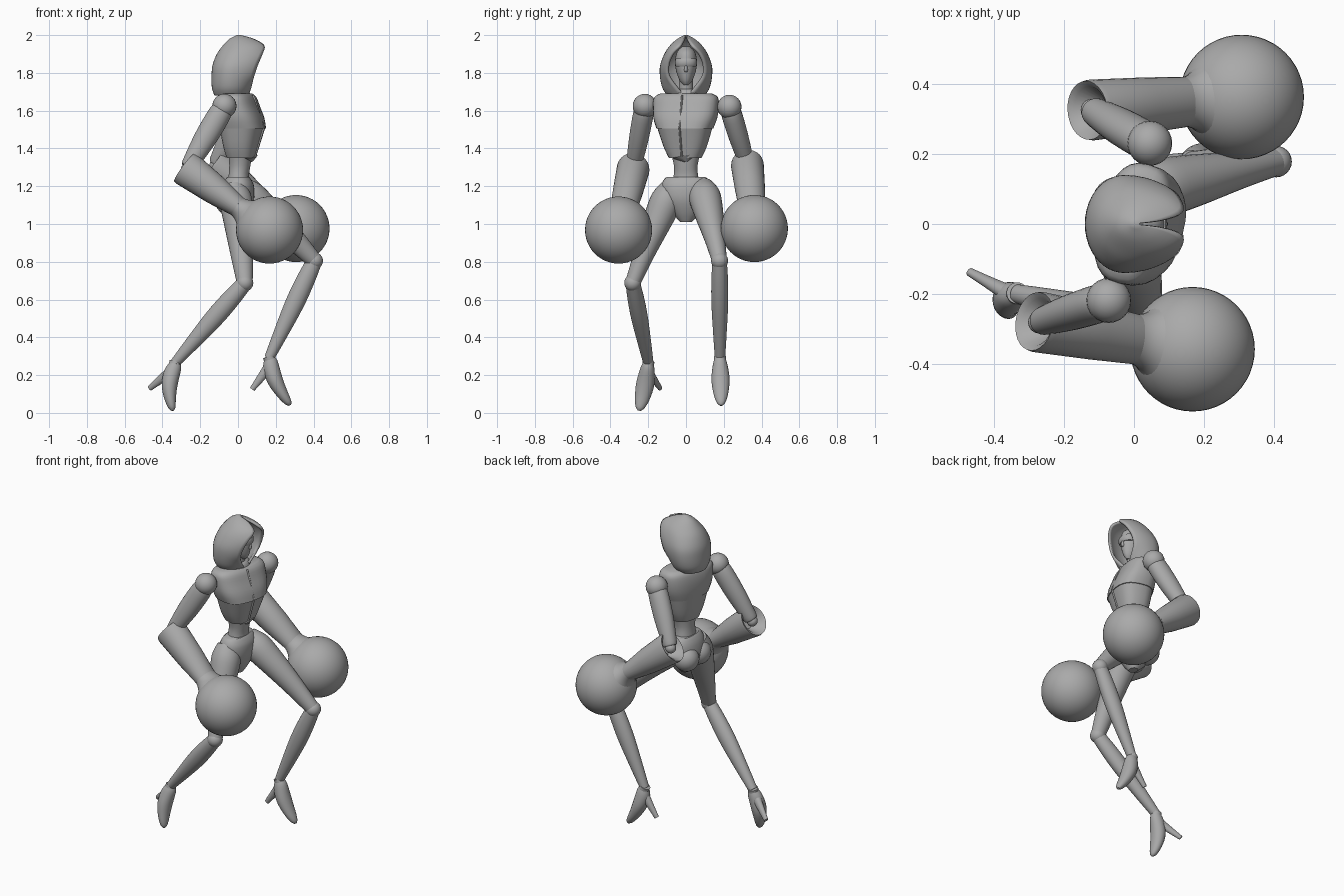
import bpy, bmesh, math
from mathutils import Vector

cube = bpy.data.objects.get("Cube")
if cube:
    bpy.data.objects.remove(cube, do_unlink=True)

grey = bpy.data.materials.new("plain grey")
grey.use_nodes = True
COLOUR = (.4, .4, .4, 1)
grey.diffuse_color = COLOUR
grey.node_tree.nodes["Principled BSDF"].inputs["Base Color"].default_value = COLOUR
SEGMENTS = 28
ANGLES = [math.tau * k / SEGMENTS for k in range(SEGMENTS)]


def finish(name, bm, angle):
    bmesh.ops.recalc_face_normals(bm, faces=bm.faces)
    mesh = bpy.data.meshes.new(name)
    bm.to_mesh(mesh)
    bm.free()
    ob = bpy.data.objects.new(name, mesh)
    bpy.context.collection.objects.link(ob)
    mesh.materials.append(grey)
    bpy.ops.object.select_all(action='DESELECT')
    ob.select_set(True)
    bpy.context.view_layer.objects.active = ob
    bpy.ops.object.shade_smooth_by_angle(angle=math.radians(angle))
    return ob


def smooth_rows(rows, steps):
    """Catmull-Rom interpolation of profile rows."""
    out = []
    for i in range(len(rows) - 1):
        near = [rows[max(i - 1, 0)], rows[i], rows[i + 1], rows[min(i + 2, len(rows) - 1)]]
        for s in range(steps):
            t = s / steps
            out.append([b + t / 2 * (c - a + t * (2*a - 5*b + 4*c - d + t * (3*(b - c) + d - a)))
                        for a, b, c, d in zip(*near)])
    return out + [rows[-1]]


def skin(name, rings, closed=True, angle=40):
    """Join rings of points into a surface; closed rings are capped at both ends."""
    bm = bmesh.new()
    loops = [[bm.verts.new(point) for point in ring] for ring in rings]
    count = len(loops[0])
    for a, b in zip(loops, loops[1:]):
        for i in range(count if closed else count - 1):
            j = (i + 1) % count
            bm.faces.new((a[i], a[j], b[j], b[i]))
    bm.faces.new(loops[-1])
    if closed:
        bm.faces.new(loops[0])
    return finish(name, bm, angle)


def limb(name, start, end, profile, steps=4, bow=(0, 0, 0)):
    """Profile rows: position along, radius across, radius front to back."""
    start, end, bow = Vector(start), Vector(end), Vector(bow)
    axis = (end - start).normalized()
    side = (Vector((0, 1, 0)) - axis * axis.y).normalized()
    other = axis.cross(side)
    rings = []
    for t, across, deep in smooth_rows(profile, steps):
        centre = start.lerp(end, t) + bow * math.sin(math.pi * t)
        rings.append([centre + side * across * math.cos(a) + other * deep * math.sin(a)
                      for a in ANGLES])
    skin(name, rings)


def body(name, rows, yaw=0, steps=3, power=.8):
    """Rows: height, front, back, half width; sections are squared-off ovals."""
    rings = []
    for z, front, back, width in smooth_rows(rows, steps):
        ring = []
        for a in ANGLES:
            c, s = math.cos(a), math.sin(a)
            x = (front + back) / 2 + (front - back) / 2 * math.copysign(abs(c) ** power, c)
            y = width * math.copysign(abs(s) ** power, s)
            ring.append((x * math.cos(yaw) - y * math.sin(yaw),
                         x * math.sin(yaw) + y * math.cos(yaw), z))
        rings.append(ring)
    skin(name, rings)


def ball(name, centre, radius, segments=24):
    bm = bmesh.new()
    bmesh.ops.create_uvsphere(bm, u_segments=segments, v_segments=segments // 2, radius=radius)
    bmesh.ops.translate(bm, verts=bm.verts, vec=centre)
    finish(name, bm, 60)


# Hood: open level sections of height, rim, back, half width, opening half width
hood_rows = [(1.68, .055, -.125, .1, .012), (1.72, .07, -.138, .125, .05),
             (1.78, .085, -.14, .138, .095), (1.84, .105, -.135, .137, .1),
             (1.9, .13, -.112, .115, .078), (1.945, .14, -.08, .085, .035),
             (1.98, .085, -.045, .046, .012), (2, .015, -.005, .008, .002)]
hood_rings = []
for z, rim, back, width, opening in smooth_rows(hood_rows, 4):
    first = math.asin(min(opening / width, .95))
    middle = back + (rim - back) * .48
    ring = []
    for k in range(33):
        a = first + (math.tau - 2 * first) * k / 32
        c = math.cos(a)
        reach = (rim - middle) / math.cos(first) if c > 0 else middle - back
        ring.append((middle + c * reach, width * math.sin(a), z))
    hood_rings.append(ring)
hood = skin("hood", hood_rings, closed=False)
cloth = hood.modifiers.new("cloth thickness", 'SOLIDIFY')
cloth.thickness = .014
cloth.offset = -1

# Head, mask and neck
body("head", [(1.735, .055, 0, .014), (1.76, .072, -.04, .034), (1.81, .085, -.07, .052),
              (1.86, .088, -.08, .058), (1.91, .075, -.07, .048), (1.94, .03, -.03, .02)], power=1)
body("eye_mask", [(1.835, .089, 0, .054), (1.845, .095, 0, .057), (1.865, .095, 0, .057),
                  (1.875, .09, 0, .055)], steps=1, power=.95)
limb("nose", (.08, 0, 1.86), (.086, 0, 1.805), [(0, .004, .004), (.8, .01, .012), (1, .006, .004)], 2)
limb("neck", (-.01, 0, 1.62), (.01, 0, 1.79), [(0, .06, .06), (.4, .04, .042), (1, .036, .04)])
limb("collar", (-.01, 0, 1.67), (-.01, 0, 1.715), [(0, .1, .08), (.7, .085, .07), (1, .055, .055)], 2)

# Torso, turned slightly toward the right side
TWIST = -.25
body("upper_chest", [(1.505, .142, -.092, .148), (1.56, .13, -.1, .168), (1.62, .105, -.1, .175),
                     (1.67, .085, -.09, .17), (1.69, .065, -.07, .14)], TWIST, power=.75)
body("bodice", [(1.35, .09, -.055, .085), (1.41, .108, -.072, .113), (1.51, .138, -.088, .144)],
     TWIST, power=.75)
limb("bodice_point", (.06, 0, 1.33), (.058, -.005, 1.36), [(0, .012, .02), (1, .07, .045)], 2)
limb("bodice_ridge", (.087, -.022, 1.35), (.134, -.034, 1.51), [(0, .005, .006), (1, .005, .008)], 1)
limb("chest_ridge", (.134, -.034, 1.51), (.079, -.02, 1.68), [(0, .005, .008), (1, .005, .008)], 1)
body("waist", [(1.18, .07, -.06, .08), (1.25, .058, -.05, .066), (1.31, .066, -.046, .063),
               (1.4, .08, -.05, .085)], TWIST / 2, power=.95)

# Pelvis
body("pelvis", [(1.01, .03, -.02, .03), (1.06, .06, -.07, .075), (1.13, .085, -.095, .125),
                (1.2, .085, -.085, .13), (1.235, .07, -.068, .117), (1.25, .058, -.055, .1)], power=.9)
for side, sign in (("left", 1), ("right", -1)):
    ball("seat_" + side, (-.045, sign * .06, 1.12), .075)

# Arms: shoulder, elbow and hand ball positions
UPPER_ARM = [(0, .045, .045), (.12, .054, .06), (.5, .052, .06), (.9, .042, .045), (.97, .036, .038)]
# The forearm is a hollow cuff at the elbow, narrowing toward the hand
FOREARM = [(.1, .03, .03), (-.01, .068, .074), (-.03, .084, .092), (0, .087, .095),
           (.35, .08, .078), (.62, .072, .055)]
WRIST = [(.5, .068, .055), (.62, .071, .056), (.7, .085, .075), (.78, .12, .115)]
arms = {"left": ((.045, .23, 1.62), (-.12, .325, 1.31), (.307, .362, .976)),
        "right": ((-.072, -.218, 1.625), (-.27, -.28, 1.29), (.167, -.357, .968))}
for side, (shoulder, elbow, hand) in arms.items():
    ball("shoulder_" + side, shoulder, .064)
    limb("upper_arm_" + side, shoulder, elbow, UPPER_ARM)
    ball("elbow_" + side, elbow, .032)
    limb("forearm_" + side, elbow, hand, FOREARM, 1)
    limb("wrist_" + side, elbow, hand, WRIST)
    ball("hand_ball_" + side, hand, .1775, 48)

# Legs: hip, knee, ankle, toe, heel tip and the arch of the foot
THIGH = [(0, .06, .06), (.15, .084, .086), (.38, .077, .078), (.75, .053, .058), (1, .04, .042)]
SHIN = [(0, .038, .041), (.2, .044, .049), (.45, .044, .05), (.8, .034, .036), (1, .027, .026)]
FOOT = [(0, .028, .029), (.15, .039, .043), (.45, .048, .042), (.75, .039, .031),
        (.93, .024, .02), (1, .008, .007)]
HEEL = [(0, .026, .03), (.5, .018, .022), (1, .012, .014)]
CUFF = [(-.04, .031, .031), (.04, .031, .031)]
legs = {"left": ((0, .085, 1.2), (.405, .178, .805), (.165, .18, .29), (.275, .186, .04),
                 (.075, .186, .125), (-.02, 0, 0)),
        "right": ((-.02, -.07, 1.2), (.036, -.282, .688), (-.333, -.199, .265), (-.348, -.248, .012),
                  (-.468, -.137, .13), (-.022, .005, 0))}
for side, (hip, knee, ankle, toe, heel, arch) in legs.items():
    limb("thigh_" + side, hip, knee, THIGH, bow=(0, 0, .012))
    ball("knee_" + side, knee, .045)
    limb("shin_" + side, knee, ankle, SHIN)
    limb("ankle_cuff_" + side, ankle, toe, CUFF, 1)
    limb("foot_" + side, ankle, toe, FOOT, bow=arch)
    heel_top = Vector(ankle).lerp(Vector(toe), .15) + Vector(arch) / 2
    limb("heel_" + side, heel_top, heel, HEEL)
